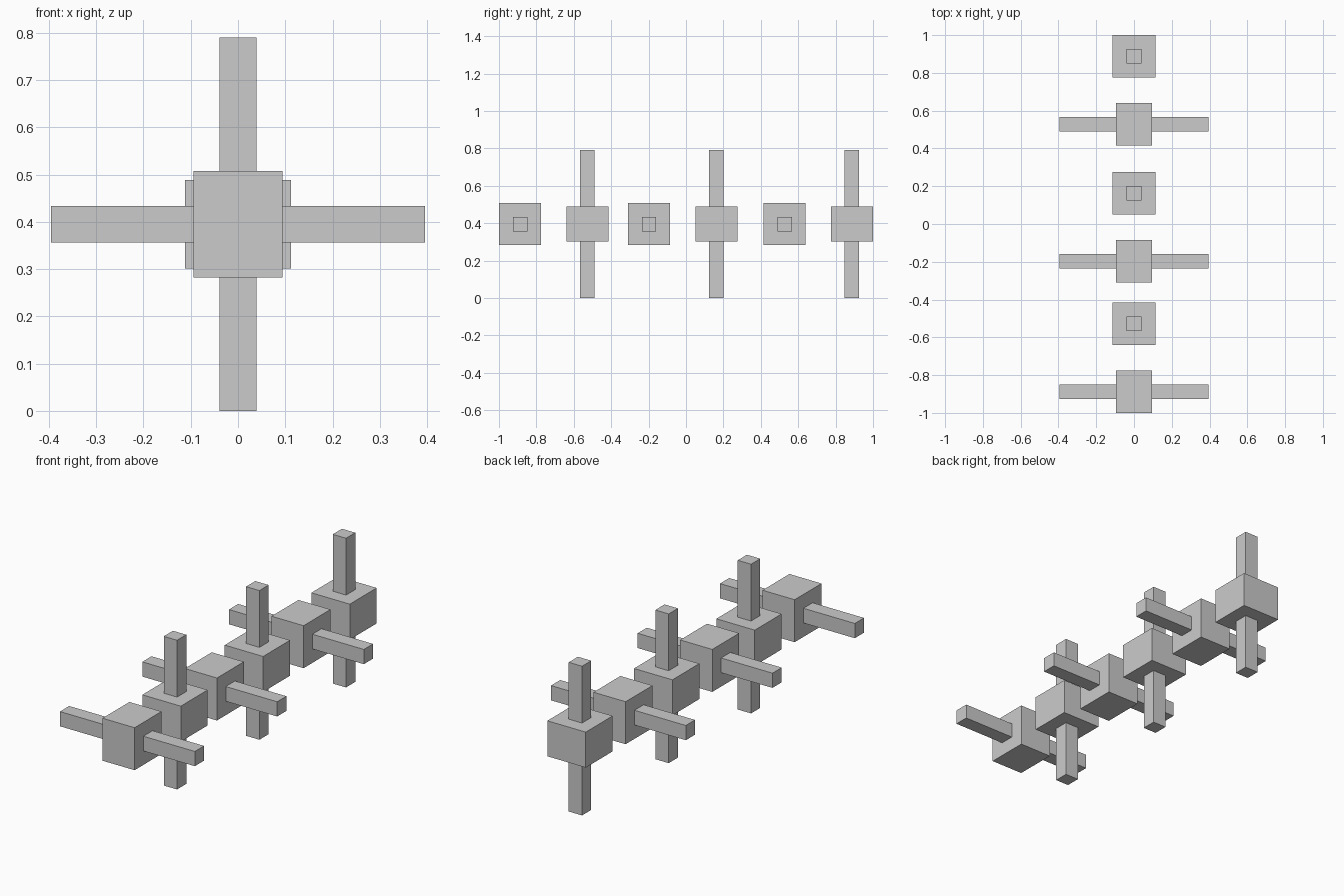
import bpy
import math

if "Cube" in bpy.data.objects:
    bpy.data.objects.remove(bpy.data.objects["Cube"])

MID_Z = 0.396
CENTRES_Y = [-0.887, -0.527, -0.198, 0.162, 0.527, 0.887]


def box(name, size, y, upright):
    """Box centred on the row axis; upright ones are turned a quarter about y."""
    bpy.ops.mesh.primitive_cube_add(size=1, location=(0, y, MID_Z))
    ob = bpy.context.object
    ob.name = name
    ob.scale = size
    if upright:
        ob.rotation_euler.y = math.pi / 2
    bpy.ops.object.transform_apply(location=False, rotation=True, scale=True)
    return ob


# Row of blocks, each pierced by a bar; alternate ones are turned upright
for i, y in enumerate(CENTRES_Y):
    upright = i % 2 == 1
    box(f"block_{i + 1}", (0.188, 0.225, 0.225), y, upright)
    box(f"cross_bar_{i + 1}", (0.79, 0.077, 0.078), y, upright)

# Rest the lowest bar ends exactly on the ground
for ob in bpy.data.objects:
    ob.location.z = 0.395 + 0.001
for ob in bpy.data.objects:
    ob.location.z -= 0.001
